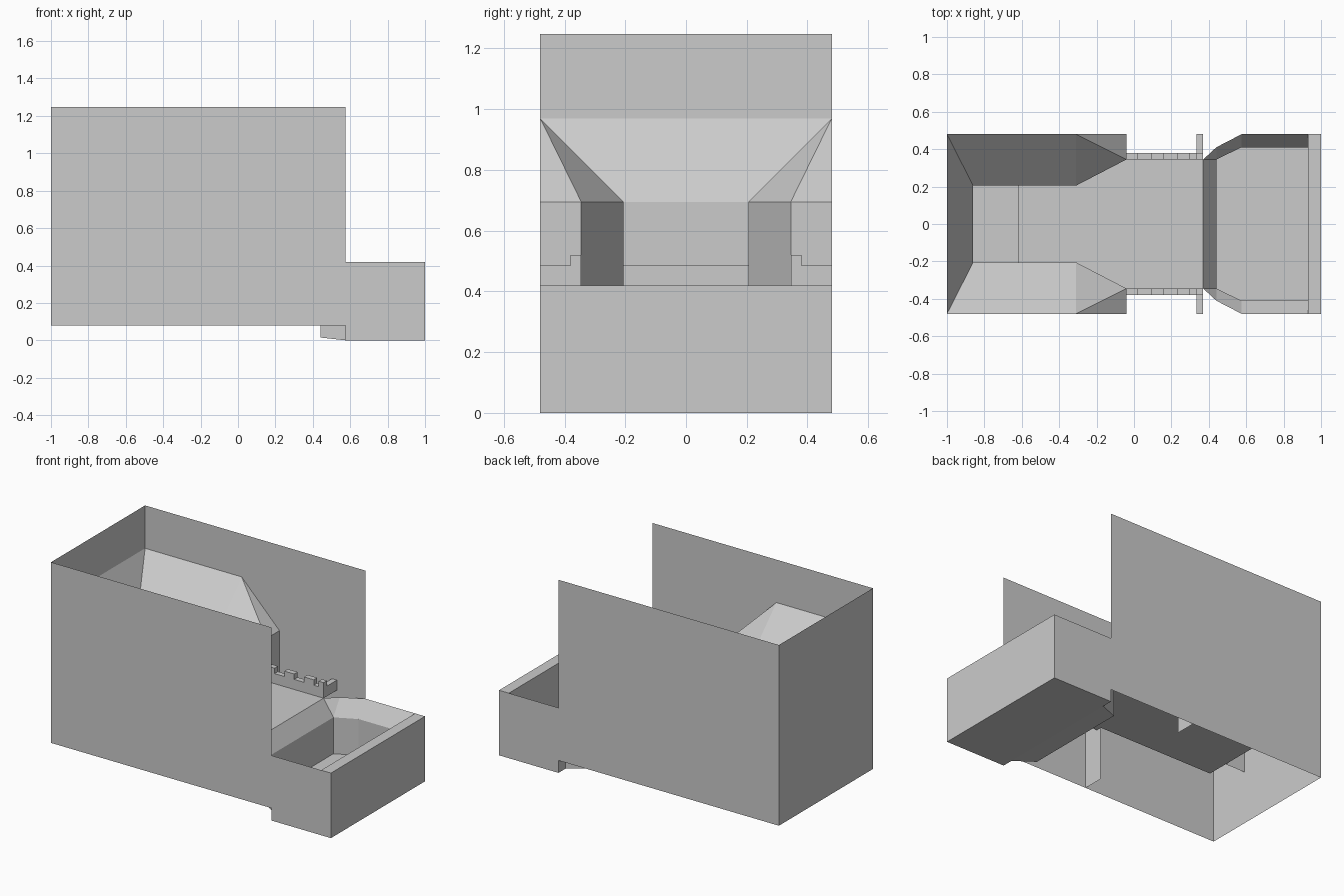
import bpy, bmesh

if "Cube" in bpy.data.objects:
    bpy.data.objects.remove(bpy.data.objects["Cube"])


def finish(name, bm):
    """Turn a half-model (y >= 0) into an object mirrored across y."""
    me = bpy.data.meshes.new(name)
    bm.to_mesh(me)
    bm.free()
    ob = bpy.data.objects.new(name, me)
    bpy.context.collection.objects.link(ob)
    m = ob.modifiers.new("Mirror", 'MIRROR')
    m.use_axis = (False, True, False)
    m.merge_threshold = 0.001
    return ob


def sheet(name, *rows):
    """Loft a thin surface through rows of points; equal points make triangles."""
    bm = bmesh.new()
    for a, b in zip(rows, rows[1:]):
        for i in range(len(a) - 1):
            pts = []
            for p in (a[i], a[i + 1], b[i + 1], b[i]):
                if p not in pts:
                    pts.append(p)
            bm.faces.new([bm.verts.new(p) for p in pts])
    bmesh.ops.remove_doubles(bm, verts=bm.verts, dist=0.0005)
    return finish(name, bm)


def prism(name, outline, depth):
    """Extrude a closed outline along the depth vector."""
    bm = bmesh.new()
    f = bm.faces.new([bm.verts.new(p) for p in outline])
    r = bmesh.ops.extrude_face_region(bm, geom=[f])
    bmesh.ops.translate(bm, vec=depth,
                        verts=[v for v in r['geom'] if isinstance(v, bmesh.types.BMVert)])
    bmesh.ops.recalc_face_normals(bm, faces=bm.faces)
    return finish(name, bm)


def at(path, z):
    return [(x, y, z) for x, y in path]


W = 0.48            # half width
FLOOR, LEDGE, RIM, BASE = 0.42, 0.695, 0.97, 0.08
LIP, BED = 0.315, 0.08

# Outer shell: tall rear part and low front part
back = [(0.575, W), (-1, W), (-1, 0)]
sheet("outer_tall_walls", at(back, BASE), at(back, FLOOR), at(back, 1.247))
front = [(1, 0), (1, W), (0.575, W)]
sheet("outer_low_walls", at(front, 0), at(front, FLOOR))
sheet("low_wall_join", at(front[2:] + [(0.575, W - .001)], 0), at(front[2:] + [(0.575, W - .001)], BASE))

# Hall floor and raised step at the rear
sheet("hall_floor", [(-0.86, 0, FLOOR), (0.37, 0, FLOOR)],
      [(-0.86, 0.345, FLOOR), (0.37, 0.345, FLOOR)])
sheet("rear_step", [(-0.615, 0, FLOOR), (-0.615, 0.205, FLOOR)],
      [(-0.615, 0, 0.485), (-0.615, 0.205, 0.485)],
      [(-0.86, 0, 0.485), (-0.86, 0.205, 0.485)])

# Inner vertical walls
inner = [(-0.86, 0), (-0.86, 0.205), (-0.31, 0.205), (-0.04, 0.345)]
sheet("inner_walls", at(inner, FLOOR), at(inner, LEDGE))
side = [(-1, 0.205), (-0.86, 0.205)]
sheet("rear_side_panels", at(side, FLOOR), at(side, LEDGE))
end = [(-0.04, 0.345), (-0.04, W)]
sheet("inner_end_panels", at(end, BASE), at(end, LEDGE))

# Sloped funnel above the inner walls
top = (-0.31, W, RIM)
sheet("funnel_slopes", at(inner, LEDGE), [(-1, 0, RIM), (-1, W, RIM), top, top])
sheet("funnel_end_slopes", at(end, LEDGE), [top, top])

# Crenellated parapet along the hall sides
outline = [(-0.04, FLOOR), (0.37, FLOOR)]
for a, b in ((0.335, 0.37), (0.23, 0.30), (0.09, 0.16), (-0.04, 0.02)):
    if b < 0.37:
        outline.append((b, 0.485))
    outline += [(b, 0.52), (a, 0.52)]
    if a > -0.04:
        outline.append((a, 0.485))
prism("parapet", [(x, 0.345, z) for x, z in outline], (0, 0.035, 0))
prism("parapet_return", [(x, 0.38, z) for x, z in
      ((0.335, FLOOR), (0.37, FLOOR), (0.37, 0.485), (0.335, 0.485))], (0, 0.10, 0))

# Pit: sloped lip, then vertical walls down to the bed
lip_low = [(0.44, 0), (0.44, 0.345), (0.44, 0.345), (0.575, 0.41), (0.93, 0.41)]
lip_high = [(0.37, 0), (0.37, 0.345), (0.44, 0.41), (0.575, W), (0.93, W)]
sheet("pit_lip", at(lip_low, LIP), at(lip_high, FLOOR))
sheet("pit_walls",
      [(0.44, 0, 0.015), (0.44, 0.345, 0.015), (0.575, 0.41, 0), (0.93, 0.41, 0)],
      at([(0.44, 0), (0.44, 0.345), (0.575, 0.41), (0.93, 0.41)], LIP))
sheet("pit_bed", at([(0.44, 0), (0.575, 0), (0.93, 0)], BED),
      at([(0.44, 0.345), (0.575, 0.41), (0.93, 0.41)], BED))

# Front shelf with its inner face
sheet("front_shelf", [(0.93, W, FLOOR), (0.93, 0, FLOOR)], [(1, W, FLOOR), (1, 0, FLOOR)][::1])
sheet("shelf_face", at([(0.93, 0.41), (0.93, 0)], BED), at([(0.93, 0.41), (0.93, 0)], LIP),
      at([(0.93, W), (0.93, 0)], FLOOR))

# Underside and the returns behind the low walls
sheet("underside", [(0.575, 0.41, 0), (0.575, 0, 0), (0.44, 0, 0.015)],
      [(0.575, 0.41, 0), (0.44, 0.345, 0.015), (0.44, 0.345, 0.015)])
sheet("front_underside", at([(0.575, W), (1, W)], 0), at([(0.575, 0), (1, 0)], 0))
sheet("low_wall_returns", at([(0.575, W), (0.575, 0.41)], 0),
      at([(0.575, W), (0.575, 0.41)], LIP), at([(0.575, W), (0.575, W)], FLOOR))
